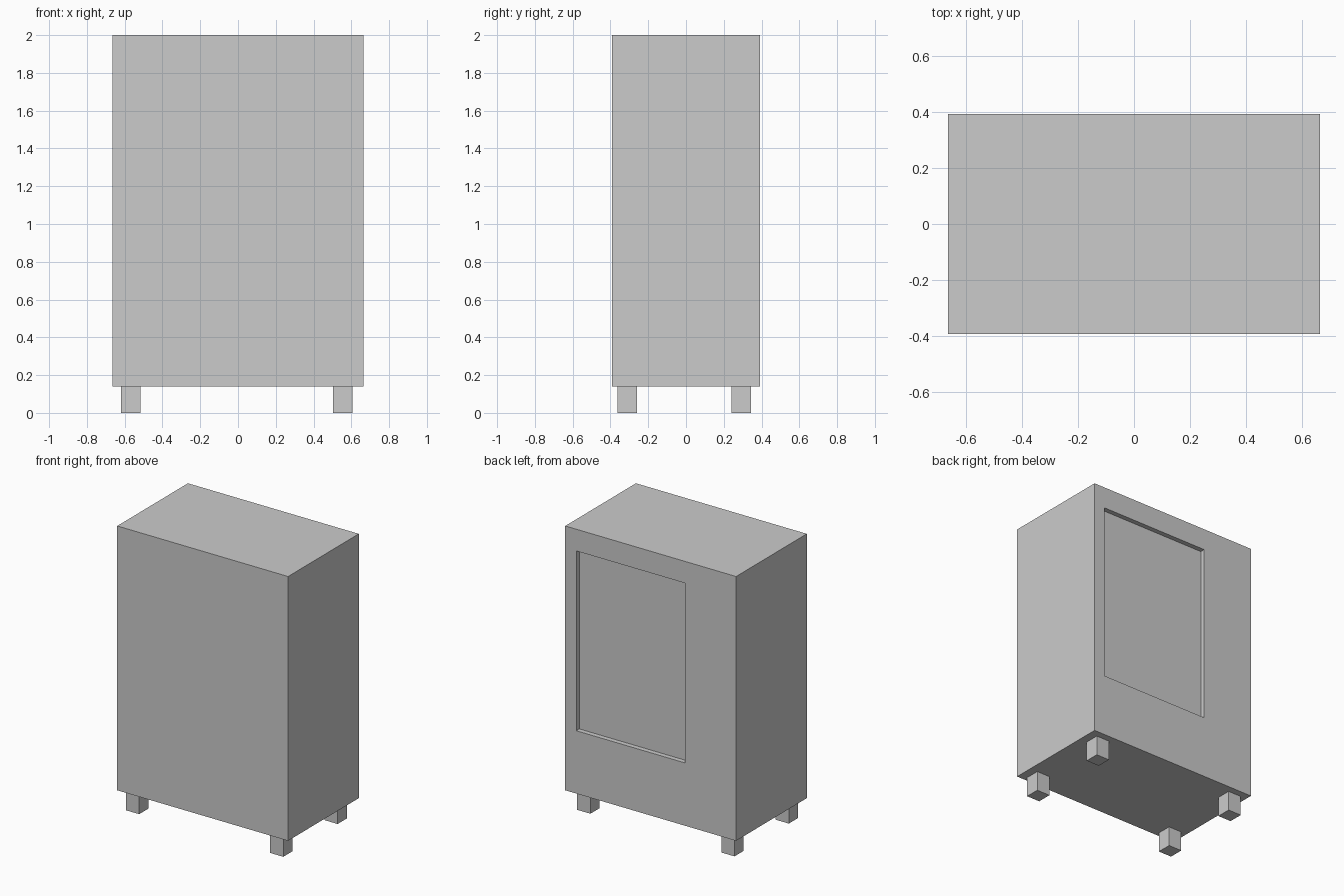
import bpy, bmesh
from mathutils import Vector

if "Cube" in bpy.data.objects:
    bpy.data.objects.remove(bpy.data.objects["Cube"])


def box(bm, lo, hi):
    """Add an axis-aligned box between two corners."""
    lo, hi = Vector(lo), Vector(hi)
    verts = bmesh.ops.create_cube(bm, size=1)["verts"]
    for v in verts:
        v.co = (lo + hi) / 2 + v.co * (hi - lo)


def finish(name, bm):
    bmesh.ops.recalc_face_normals(bm, faces=bm.faces)
    mesh = bpy.data.meshes.new(name)
    bm.to_mesh(mesh)
    bm.free()
    bpy.context.collection.objects.link(bpy.data.objects.new(name, mesh))


HALF_X, HALF_Y, BASE, TOP = 0.665, 0.393, 0.14, 2.0

# Cabinet body with an off-centre recessed panel on the back
bm = bmesh.new()
box(bm, (-HALF_X, -HALF_Y, BASE), (HALF_X, HALF_Y, TOP))
bm.normal_update()
back = max(bm.faces, key=lambda f: f.normal.y)
bmesh.ops.inset_individual(bm, faces=[back], thickness=0.1)
for v in back.verts:
    v.co.x = 0.579 if v.co.x > 0 else -0.268
    v.co.z = 1.847 if v.co.z > 1 else 0.582
floor = bmesh.ops.extrude_discrete_faces(bm, faces=[back])["faces"][0]
bmesh.ops.translate(bm, verts=floor.verts, vec=(0, -0.034, 0))
finish("cabinet_body", bm)

# Four square legs
SIZE = 0.103
for side, x in (("left", -0.619), ("right", 0.503)):
    for end, y in (("front", -0.362), ("back", 0.242)):
        bm = bmesh.new()
        box(bm, (x, y, 0), (x + SIZE, y + SIZE, BASE))
        finish(f"{end}_{side}_leg", bm)
